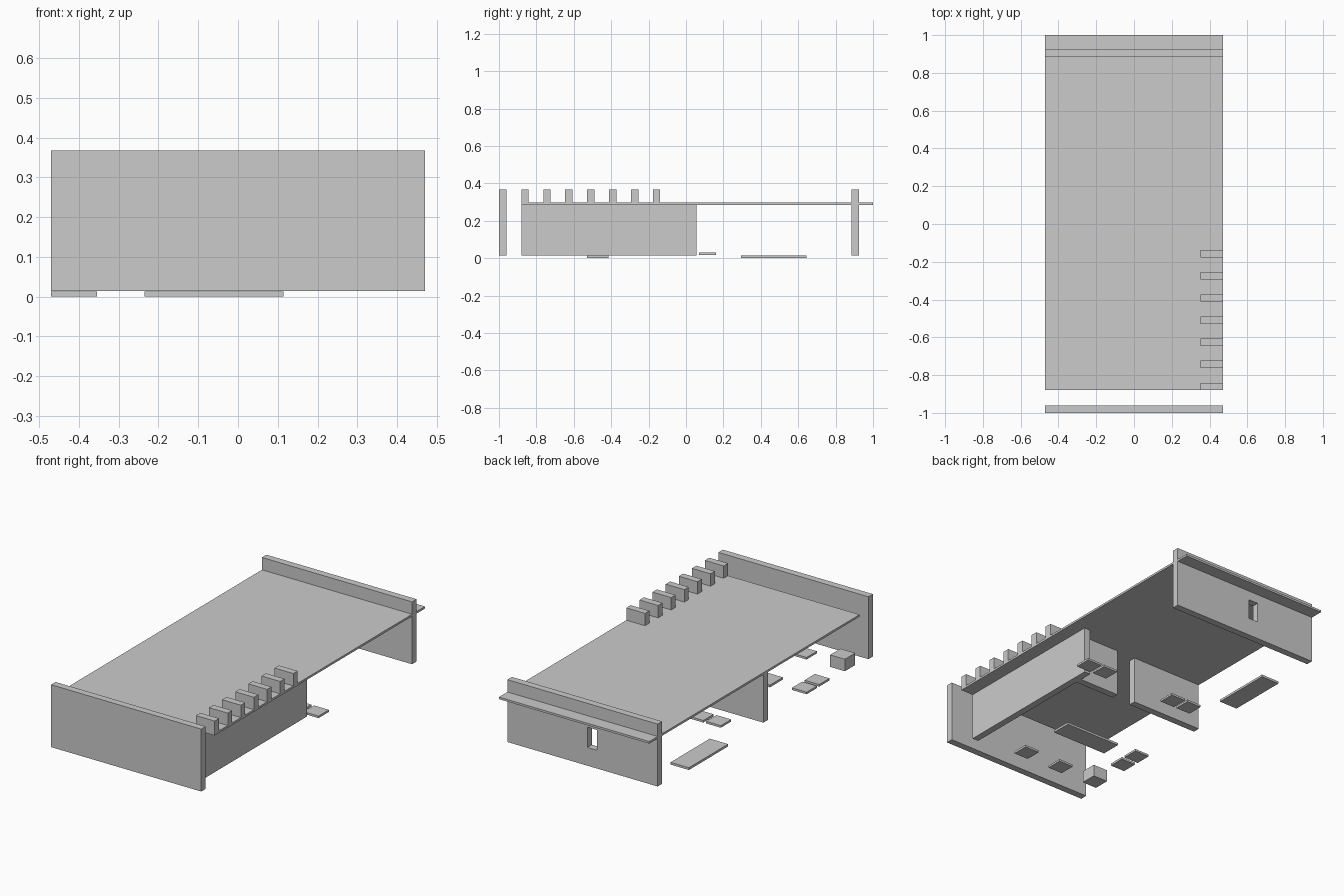
import bpy
import bmesh
from mathutils import Vector

if "Cube" in bpy.data.objects:
    bpy.data.objects.remove(bpy.data.objects["Cube"])

grey = bpy.data.materials.new("plain_grey")
grey.diffuse_color = (0.6, 0.6, 0.6, 1)
grey.use_nodes = True
grey.node_tree.nodes["Principled BSDF"].inputs["Base Color"].default_value = grey.diffuse_color


def box(name, xs, ys, zs):
    """Flat-faced box from its x, y and z ranges."""
    lo, hi = Vector((xs[0], ys[0], zs[0])), Vector((xs[1], ys[1], zs[1]))
    size, centre = hi - lo, (lo + hi) / 2
    bm = bmesh.new()
    bmesh.ops.create_cube(bm, size=1)
    bmesh.ops.scale(bm, vec=size, verts=bm.verts)
    mesh = bpy.data.meshes.new(name)
    bm.to_mesh(mesh)
    bm.free()
    mesh.materials.append(grey)
    obj = bpy.data.objects.new(name, mesh)
    obj.location = centre
    bpy.context.collection.objects.link(obj)
    return obj


HALF = 0.47            # half width of the building
BASE, TOP = 0.014, 0.367
WALL_TOP = 0.286       # underside of the roof
FULL = (-HALF, HALF)

# Roof slab
box("roof_slab", FULL, (-0.88, 1.0), (0.285, 0.297))

# End walls, the back one with a small window opening
box("front_wall", FULL, (-1.0, -0.96), (BASE, TOP))
back = box("back_wall", FULL, (0.885, 0.925), (BASE, TOP))
cutter = box("window_cutter", (-0.09, -0.03), (0.8, 1.0), (0.117, 0.232))
cutter.hide_render = True
cutter.hide_viewport = True
cutter.display_type = 'WIRE'
cut = back.modifiers.new("window", 'BOOLEAN')
cut.operation = 'DIFFERENCE'
cut.solver = 'EXACT'
cut.object = cutter

# Side wall and the partition with a doorway gap
box("side_wall", (0.353, 0.392), (-0.88, 0.055), (BASE, WALL_TOP))
box("partition_left", (-HALF, -0.02), (-0.06, -0.02), (BASE, WALL_TOP))
box("partition_right", (0.10, 0.353), (-0.06, -0.02), (BASE, WALL_TOP))

# Row of battlements along the right roof edge
for i in range(7):
    y = -0.88 + 0.1172 * i
    box(f"battlement_{i + 1}", (0.353, HALF), (y, y + 0.039), (0.295, TOP))

# Long floor plates
box("long_plate_back", (-HALF, -0.355), (0.295, 0.645), (0.0, 0.013))
box("long_plate_front", (-0.235, 0.115), (-0.53, -0.415), (0.0, 0.013))

# Small square floor tiles
tiles = [(0.41, 0.115), (0.30, 0.115), (-0.175, 0.115), (-0.285, 0.115),
         (0.068, -0.815), (-0.17, -0.815), (-0.412, -0.583), (-0.412, -0.47)]
R = 0.046
for i, (x, y) in enumerate(tiles):
    box(f"floor_tile_{i + 1}", (x - R, x + R), (y - R, y + R), (0.017, 0.029))

# Crate in the front left corner
box("crate", (-0.456, -0.364), (-0.861, -0.769), (0.015, 0.083))
